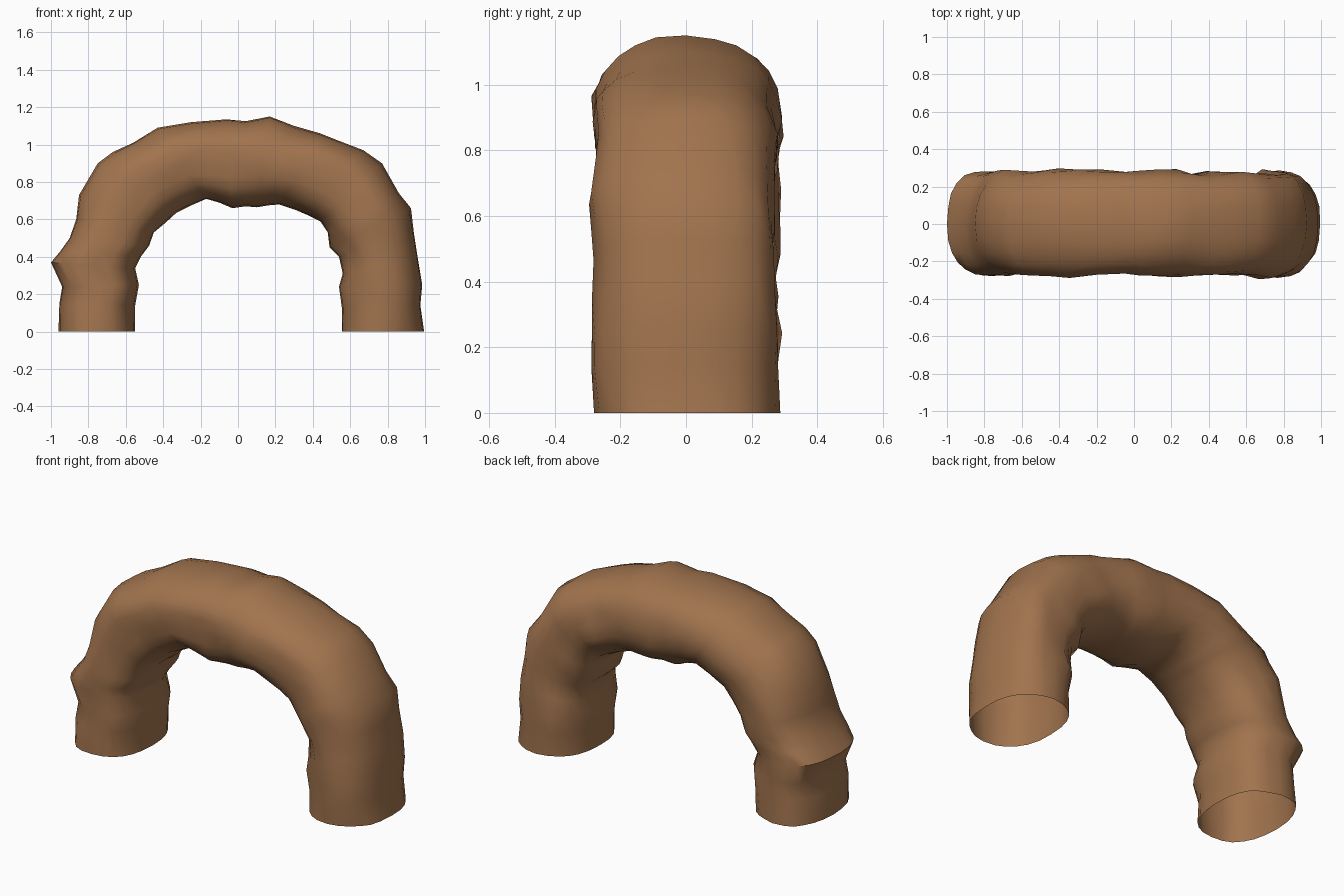
import bpy, bmesh, math
from mathutils import Vector, noise

if "Cube" in bpy.data.objects:
    bpy.data.objects.remove(bpy.data.objects["Cube"])

# Ring stations along the arch: outer x, outer z, inner x, inner z
STATIONS = [
    (-.96, 0, -.55, 0), (-.955, .15, -.55, .14), (-.94, .24, -.53, .25),
    (-1.0, .37, -.55, .34), (-.95, .43, -.52, .40), (-.90, .50, -.475, .46),
    (-.865, .60, -.45, .53), (-.85, .73, -.39, .58), (-.75, .90, -.33, .635),
    (-.67, .96, -.29, .655), (-.56, 1.01, -.25, .675), (-.43, 1.09, -.17, .71),
    (-.25, 1.12, -.10, .69), (-.06, 1.135, -.03, .66), (.04, 1.125, .04, .67),
    (.17, 1.15, .10, .665), (.30, 1.10, .16, .675), (.44, 1.06, .22, .68),
    (.54, 1.02, .31, .65), (.67, .97, .38, .62), (.77, .90, .44, .59),
    (.86, .74, .48, .53), (.925, .66, .49, .45), (.94, .53, .54, .40),
    (.96, .40, .56, .31), (.985, .25, .54, .24), (.975, .14, .555, .13),
    (.995, 0, .555, 0),
]
SIDES = 24
DEPTH = 0.28          # half width in y
ROUND = 2 / 2.4       # superellipse exponent of the cross-section


def power(v):
    return math.copysign(abs(v) ** ROUND, v)


bm = bmesh.new()
rings = []
for k, (ox, oz, ix, iz) in enumerate(STATIONS):
    outer, inner = Vector((ox, 0, oz)), Vector((ix, 0, iz))
    mid, half = (outer + inner) / 2, (outer - inner) / 2
    ring = []
    for s in range(SIDES):
        a = 2 * math.pi * s / SIDES
        c, w = power(math.cos(a)), power(math.sin(a))
        p = mid + half * c + Vector((0, DEPTH * w, 0))
        # lumpy sides, fading out on the measured inner and outer crowns
        lump = noise.noise(p * 5.0) * 0.03 + noise.noise(p * 11.0) * 0.012
        p += (half.normalized() * c * 0.7 + Vector((0, w, 0))) * lump * abs(w)
        if k in (0, len(STATIONS) - 1):
            p.z = 0
        p.z = max(p.z, 0)
        ring.append(bm.verts.new(p))
    rings.append(ring)

# Skin between rings, both feet left open
for r0, r1 in zip(rings, rings[1:]):
    for s in range(SIDES):
        t = (s + 1) % SIDES
        bm.faces.new((r0[s], r0[t], r1[t], r1[s]))

# Dent on the front of the right haunch
for v in bm.verts:
    d = (v.co - Vector((.57, -.2, .46))).length
    if d < .13:
        v.co.y += .04 * (1 - d / .13)

bmesh.ops.recalc_face_normals(bm, faces=bm.faces[:])
mesh = bpy.data.meshes.new("rock_arch")
bm.to_mesh(mesh)
bm.free()
arch = bpy.data.objects.new("rock_arch", mesh)
bpy.context.collection.objects.link(arch)

brown = bpy.data.materials.new("earth_brown")
brown.diffuse_color = (.36, .175, .077, 1)
brown.use_nodes = True
brown.node_tree.nodes["Principled BSDF"].inputs["Base Color"].default_value = brown.diffuse_color
mesh.materials.append(brown)

bpy.context.view_layer.objects.active = arch
arch.select_set(True)
bpy.ops.object.shade_smooth_by_angle(angle=math.radians(50))
